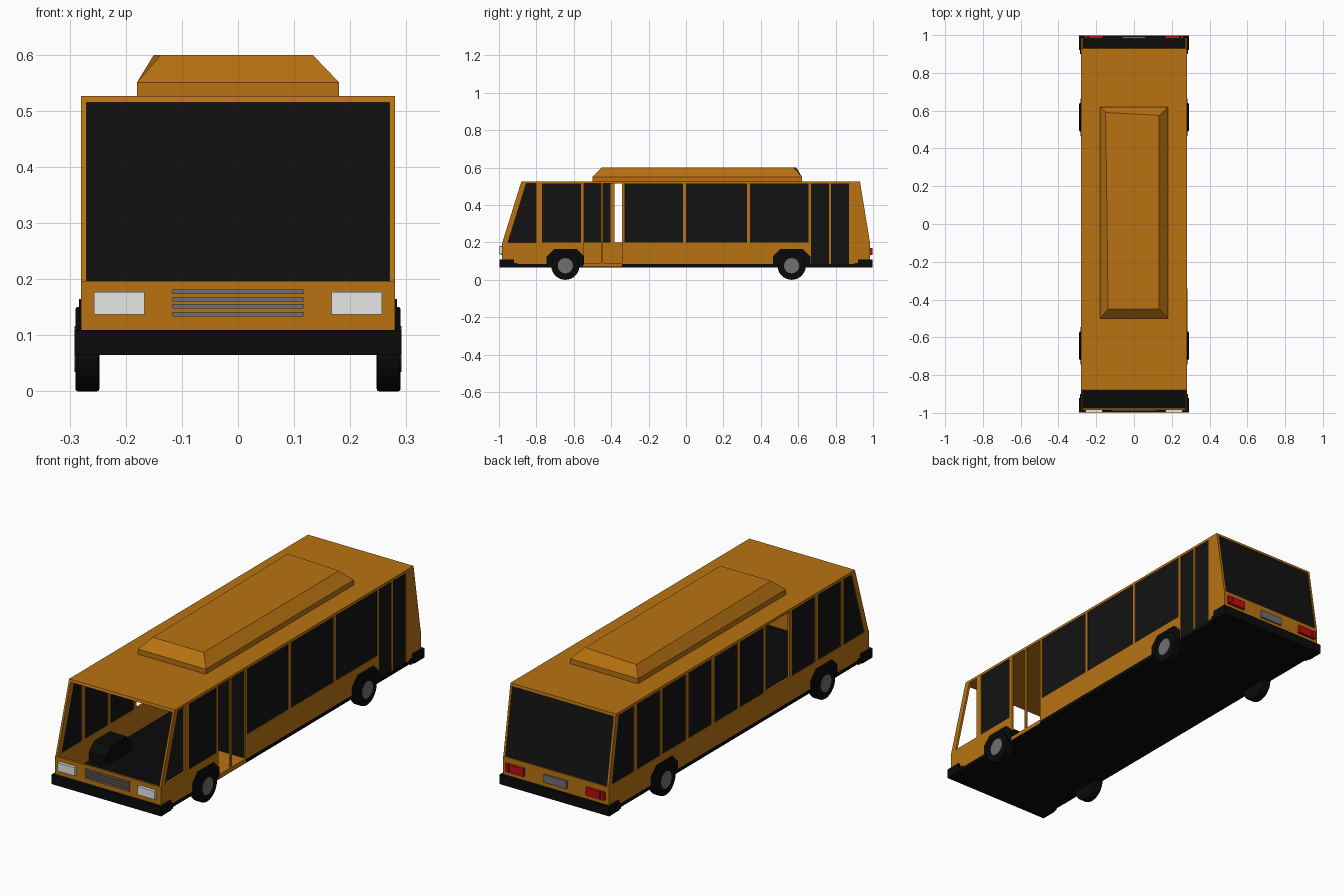
import bpy, bmesh, math
from mathutils import Matrix

cube = bpy.data.objects.get("Cube")
if cube:
    bpy.data.objects.remove(cube, do_unlink=True)


def material(name, r, g, b):
    m = bpy.data.materials.new(name)
    m.use_nodes = True
    m.diffuse_color = (r, g, b, 1)
    m.node_tree.nodes["Principled BSDF"].inputs["Base Color"].default_value = (r, g, b, 1)
    return m


ORANGE = material("orange paint", 0.48, 0.17, 0.006)
GLASS = material("dark glass", 0.006, 0.006, 0.006)
BLACK = material("black rubber", 0.003, 0.003, 0.003)
GREY = material("grey metal", 0.16, 0.16, 0.16)
LAMP = material("lamp white", 0.8, 0.8, 0.8)
RED = material("lamp red", 0.5, 0.004, 0.006)


def finish(bm, name, mat):
    bmesh.ops.recalc_face_normals(bm, faces=bm.faces)
    mesh = bpy.data.meshes.new(name)
    bm.to_mesh(mesh)
    bm.free()
    mesh.materials.append(mat)
    ob = bpy.data.objects.new(name, mesh)
    bpy.context.collection.objects.link(ob)
    return ob


def prism(name, profile, x0, x1, mat):
    """Side profile (y, z) extruded from x0 to x1."""
    bm = bmesh.new()
    a = [bm.verts.new((x0, y, z)) for y, z in profile]
    b = [bm.verts.new((x1, y, z)) for y, z in profile]
    bm.faces.new(a)
    bm.faces.new(b)
    n = len(a)
    for i in range(n):
        j = (i + 1) % n
        bm.faces.new((a[i], a[j], b[j], b[i]))
    return finish(bm, name, mat)


def box(name, x0, x1, y0, y1, z0, z1, mat):
    return prism(name, [(y0, z0), (y1, z0), (y1, z1), (y0, z1)], x0, x1, mat)


# Main dimensions
W, END, BELT, SILL, HEAD, TOP = 0.28, 0.985, 0.19, 0.2, 0.515, 0.527
FLOOR, BASE, SKIN = 0.085, 0.067, 0.01


def front(z, d=0.0):
    return -END + max(0, z - BELT) / (TOP - BELT) * 0.105 + d


def rear(z, d=0.0):
    return END - max(0, z - BELT) / (TOP - BELT) * 0.055 - d


def slab(name, lo, hi, z0, z1, x0, x1, mat):
    """Wall piece whose ends are numbers or functions of height."""
    def at(e, z):
        return e(z) if callable(e) else e
    prism(name, [(at(lo, z0), z0), (at(hi, z0), z0), (at(hi, z1), z1), (at(lo, z1), z1)],
          x0, x1, mat)


def front_in(z):
    return front(z, 0.03)


def rear_in(z):
    return rear(z, 0.022)


# Floor, roof and end walls
box("floor", -W, W, -END, END, BASE, FLOOR, BLACK)
slab("roof", front, rear, HEAD, TOP, -W, W, ORANGE)
box("front_wall", -W, W, -END, -END + SKIN, FLOOR, 0.197, ORANGE)
box("rear_wall", -W, W, END - SKIN, END, FLOOR, 0.197, ORANGE)
slab("rear_window", lambda z: rear(z, 0.008), lambda z: rear(z, 0.003), 0.197, HEAD,
     -W + SKIN, W - SKIN, GLASS)


def side_wall(tag, s, panels, pillars, panes):
    outer, inner = s * W, s * (W - SKIN)
    for lo, hi in panels:
        slab(tag + "_lower_panel", lo, hi, FLOOR, SILL, inner, outer, ORANGE)
    for lo, hi, z in pillars:
        slab(tag + "_pillar", lo, hi, z, HEAD, inner, outer, ORANGE)
    for lo, hi, z in panes:
        slab(tag + "_window", lo, hi, z, HEAD, s * (W - 0.007), s * (W - 0.003), GLASS)


# Left side: open front doorway, glazed rear door, wide windows
side_wall("left", 1,
          [(front, -0.55), (-0.342, 0.662), (0.872, rear)],
          [(front, front_in, SILL), (-0.802, -0.77, SILL), (-0.562, -0.546, FLOOR),
           (-0.455, -0.445, FLOOR), (-0.342, -0.33, FLOOR), (-0.016, 0, SILL),
           (0.326, 0.342, SILL), (0.656, 0.668, FLOOR), (0.764, 0.775, FLOOR),
           (0.872, rear, SILL)],
          [(-0.77, -0.56, SILL), (-0.33, -0.016, SILL), (0, 0.326, SILL),
           (0.342, 0.656, SILL), (0.668, 0.764, FLOOR), (0.775, 0.872, FLOOR)])
box("doorway_step", 0.1, W + 0.002, -0.55, -0.342, 0.07, 0.09, ORANGE)

# Right side: an even row of windows, one of them open
posts = [-0.785 + i * 0.196 for i in range(9)]
OPEN = 2
edges = [front_in] + posts + [rear_in]
side_wall("right", -1,
          [(front, rear)],
          [(front, front_in, SILL), (rear_in, rear, SILL)]
          + [(p - 0.01, p + 0.01, SILL) for p in posts],
          [(edges[i], edges[i + 1], SILL) for i in range(10) if i != OPEN + 1])

# Bumpers wrapping round the corners
for tag, s in (("front", -1), ("rear", 1)):
    box(tag + "_bumper", -0.291, 0.291, s * (END - 0.002), s * 0.998, 0.065, 0.11, BLACK)
    for side in (-1, 1):
        box(tag + "_bumper_end", side * 0.276, side * 0.291, s * 0.92, s * 0.998,
            0.065, 0.11, BLACK)
        box(tag + "_bumper_tail", side * 0.276, side * 0.286, s * 0.9, s * 0.93,
            0.065, 0.09, BLACK)

# Lamps, grille and rear plate
for s in (-1, 1):
    box("headlight", s * 0.167, s * 0.257, -1, -END, 0.137, 0.177, LAMP)
    box("tail_light", s * 0.165, s * 0.24, END, 0.998, 0.132, 0.17, RED)
    box("tail_light_edge", s * 0.246, s * 0.262, END, 0.998, 0.132, 0.17, RED)
for z in (0.138, 0.152, 0.164, 0.178):
    box("grille_bar", -0.117, 0.117, -END - 0.006, -END, z - 0.004, z + 0.004, GREY)
box("rear_plate", -0.06, 0.06, END, 0.993, 0.132, 0.17, GREY)

# Roof unit: low box with a tapered lid
box("roof_unit_base", -0.18, 0.18, -0.5, 0.62, TOP, 0.551, ORANGE)
bm = bmesh.new()
low = [bm.verts.new((x, y, 0.551))
       for x, y in ((-0.18, -0.5), (0.18, -0.5), (0.18, 0.62), (-0.18, 0.62))]
high = [bm.verts.new((x, y, 0.6))
        for x, y in ((-0.137, -0.45), (0.133, -0.45), (0.133, 0.575), (-0.15, 0.59))]
bm.faces.new(high)
for i in range(4):
    j = (i + 1) % 4
    bm.faces.new((low[i], low[j], high[j], high[i]))
finish(bm, "roof_unit_lid", ORANGE)


# Wheels, hubs and wheel arches
def disc(name, x0, x1, y, z, r, sides, mat, bevel=0.0):
    bm = bmesh.new()
    turn = Matrix.Translation(((x0 + x1) / 2, y, z)) @ Matrix.Rotation(math.pi / 2, 4, 'Y')
    bmesh.ops.create_cone(bm, cap_ends=True, segments=sides, radius1=r, radius2=r,
                          depth=abs(x1 - x0), matrix=turn)
    if bevel:
        rims = [e for e in bm.edges if abs(e.verts[0].co.x - e.verts[1].co.x) < 1e-5]
        bmesh.ops.bevel(bm, geom=rims, offset=bevel, segments=2, affect='EDGES', profile=0.5)
    return finish(bm, name, mat)


ARCH = [(-0.1, 0.08), (-0.1, 0.125), (-0.06, 0.165), (0.06, 0.165), (0.1, 0.125), (0.1, 0.08)]
for y in (-0.645, 0.565):
    for s in (-1, 1):
        prism("wheel_arch", [(y + a, z) for a, z in ARCH], s * 0.18, s * 0.283, BLACK)
        disc("tyre", s * 0.247, s * 0.29, y, 0.0755, 0.0755, 28, BLACK, 0.005)
        disc("hub", s * 0.26, s * 0.2915, y, 0.0755, 0.041, 16, GREY)
